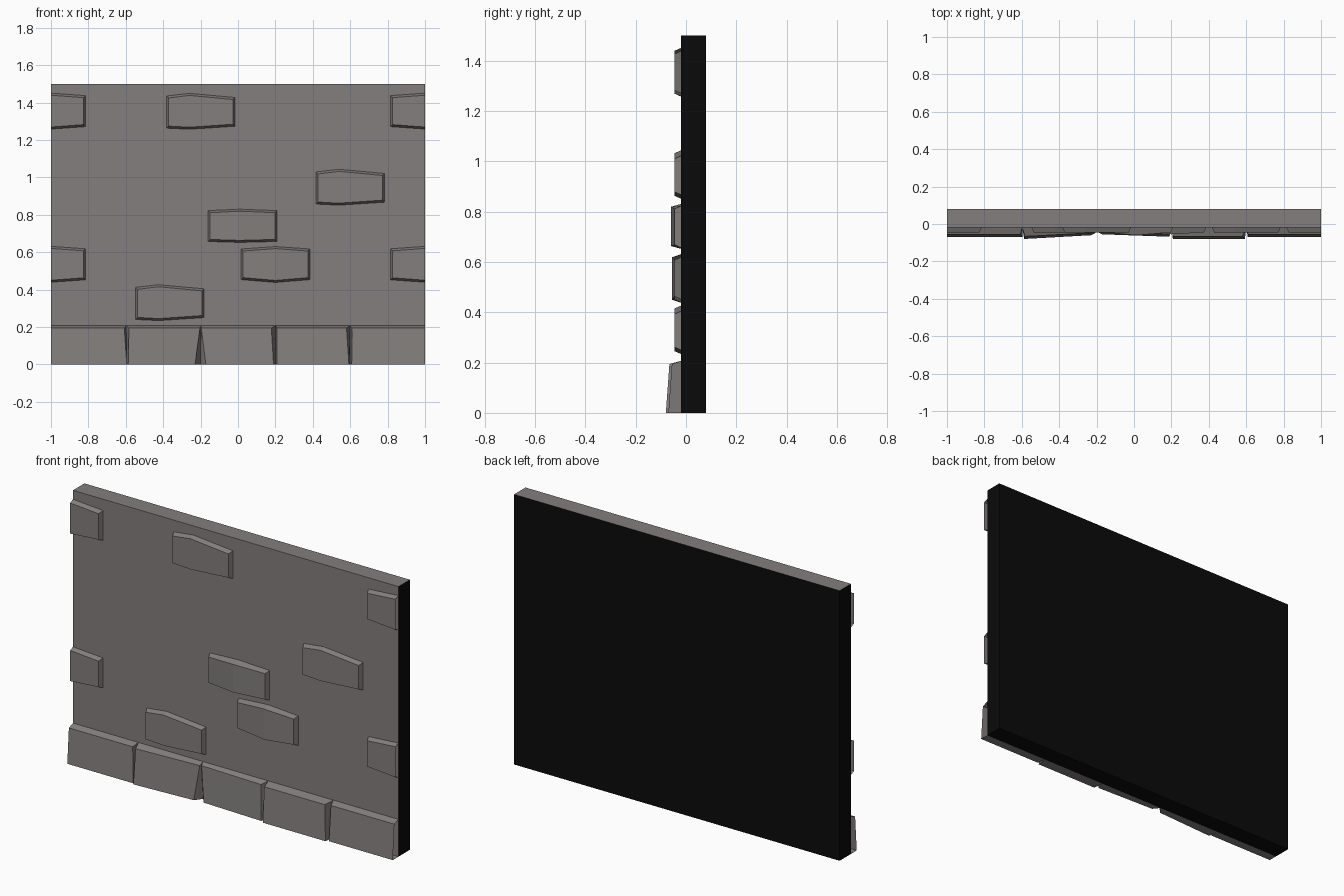
import bpy, bmesh

if "Cube" in bpy.data.objects:
    bpy.data.objects.remove(bpy.data.objects["Cube"])


def material(name, rgb):
    m = bpy.data.materials.new(name)
    m.diffuse_color = (*rgb, 1)
    m.use_nodes = True
    m.node_tree.nodes["Principled BSDF"].inputs["Base Color"].default_value = m.diffuse_color
    return m


stone = material("warm grey stone", (0.225, 0.211, 0.205))
black = material("black backing", (0.003, 0.003, 0.003))


def finish(bm, name, mats):
    me = bpy.data.meshes.new(name)
    bm.to_mesh(me)
    bm.free()
    ob = bpy.data.objects.new(name, me)
    bpy.context.collection.objects.link(ob)
    for m in mats:
        me.materials.append(m)
    return ob


# Wall slab: stone on the front and top, black elsewhere
bm = bmesh.new()
bmesh.ops.create_cube(bm, size=1)
for v in bm.verts:
    v.co = (v.co.x * 2, v.co.y * 0.1 + 0.03, (v.co.z + 0.5) * 1.5)
bm.normal_update()
for f in bm.faces:
    f.material_index = 0 if f.normal.y < -0.5 or f.normal.z > 0.5 else 1
finish(bm, "wall_slab", [stone, black])

WALL_Y = -0.02


# Raised brick: columns of (x, bottom z, top z, front y), bevelled outwards;
# ends on the panel border (x = +-1) stay open so panels can tile
def brick(name, cols, inset=0.011):
    bm = bmesh.new()
    back, front = [], []
    for i, (x, zb, zt, y) in enumerate(cols):
        dx = 0
        if abs(x) < 1:
            dx = inset if i == 0 else -inset if i == len(cols) - 1 else 0
        back.append([bm.verts.new((x, WALL_Y, z)) for z in (zb, zt)])
        front.append([bm.verts.new((x + dx, y, z))
                      for z in (zb + inset, zt - inset)])
    for i in range(len(cols) - 1):
        j = i + 1
        bm.faces.new((front[i][0], front[j][0], front[j][1], front[i][1]))
        bm.faces.new((front[i][1], front[j][1], back[j][1], back[i][1]))
        bm.faces.new((back[i][0], back[j][0], front[j][0], front[i][0]))
    if abs(cols[0][0]) < 1:
        bm.faces.new((back[0][0], front[0][0], front[0][1], back[0][1]))
    if abs(cols[-1][0]) < 1:
        bm.faces.new((front[-1][0], back[-1][0], back[-1][1], front[-1][1]))
    finish(bm, name, [stone])


# Skewed bricks, all the same shape
for n, (x, z) in enumerate([(-0.26, 1.353), (0.54, 0.947), (-0.425, 0.33)]):
    brick(f"skewed_brick_{n + 1}", [(x - 0.122, z - 0.09, z + 0.082, -0.045),
                                    (x, z - 0.096, z + 0.096, -0.045),
                                    (x + 0.243, z - 0.08, z + 0.074, -0.045)])

# Two central bricks with a slightly bulging face
brick("peaked_brick", [(0.017, 0.453, 0.617, -0.045), (0.2, 0.438, 0.63, -0.055),
                       (0.385, 0.453, 0.617, -0.045)])
brick("bulging_brick", [(-0.16, 0.657, 0.822, -0.045), (0.01, 0.652, 0.83, -0.06),
                        (0.208, 0.657, 0.822, -0.045)])

# Half bricks at the panel borders
for row, z in (("upper", 1.354), ("lower", 0.535)):
    outer = (1, z - 0.096, z + 0.096, -0.045)
    inner = (0.815, z - 0.083, z + 0.083, -0.045)
    brick(f"right_half_brick_{row}", [inner, outer])
    brick(f"left_half_brick_{row}", [(-c[0], *c[1:]) for c in (outer, inner)])

# Base stones: left and right edge as (back x, front top x, front bottom x, front bottom y)
base = [((-1, -1, -1, -0.07), (-0.598, -0.608, -0.595, -0.07)),
        ((-0.598, -0.583, -0.587, -0.08), (-0.2, -0.203, -0.23, -0.06)),
        ((-0.2, -0.196, -0.172, -0.055), (0.2, 0.178, 0.19, -0.068)),
        ((0.2, 0.208, 0.208, -0.08), (0.6, 0.58, 0.593, -0.08)),
        ((0.6, 0.61, 0.608, -0.07), (1, 1, 1, -0.07))]
for n, ends in enumerate(base):
    bm = bmesh.new()
    rings = [[bm.verts.new(p) for p in ((xb, WALL_Y, 0), (xl, y, 0),
                                        (xt, y + 0.014, 0.194), (xb, WALL_Y, 0.207))]
             for xb, xt, xl, y in ends]
    l, r = rings
    for k in range(3):
        bm.faces.new((l[k], r[k], r[k + 1], l[k + 1]))
    if n > 0:
        bm.faces.new(l)
    if n < 4:
        bm.faces.new(r[::-1])
    bmesh.ops.recalc_face_normals(bm, faces=bm.faces)
    finish(bm, f"base_stone_{n + 1}", [stone])
